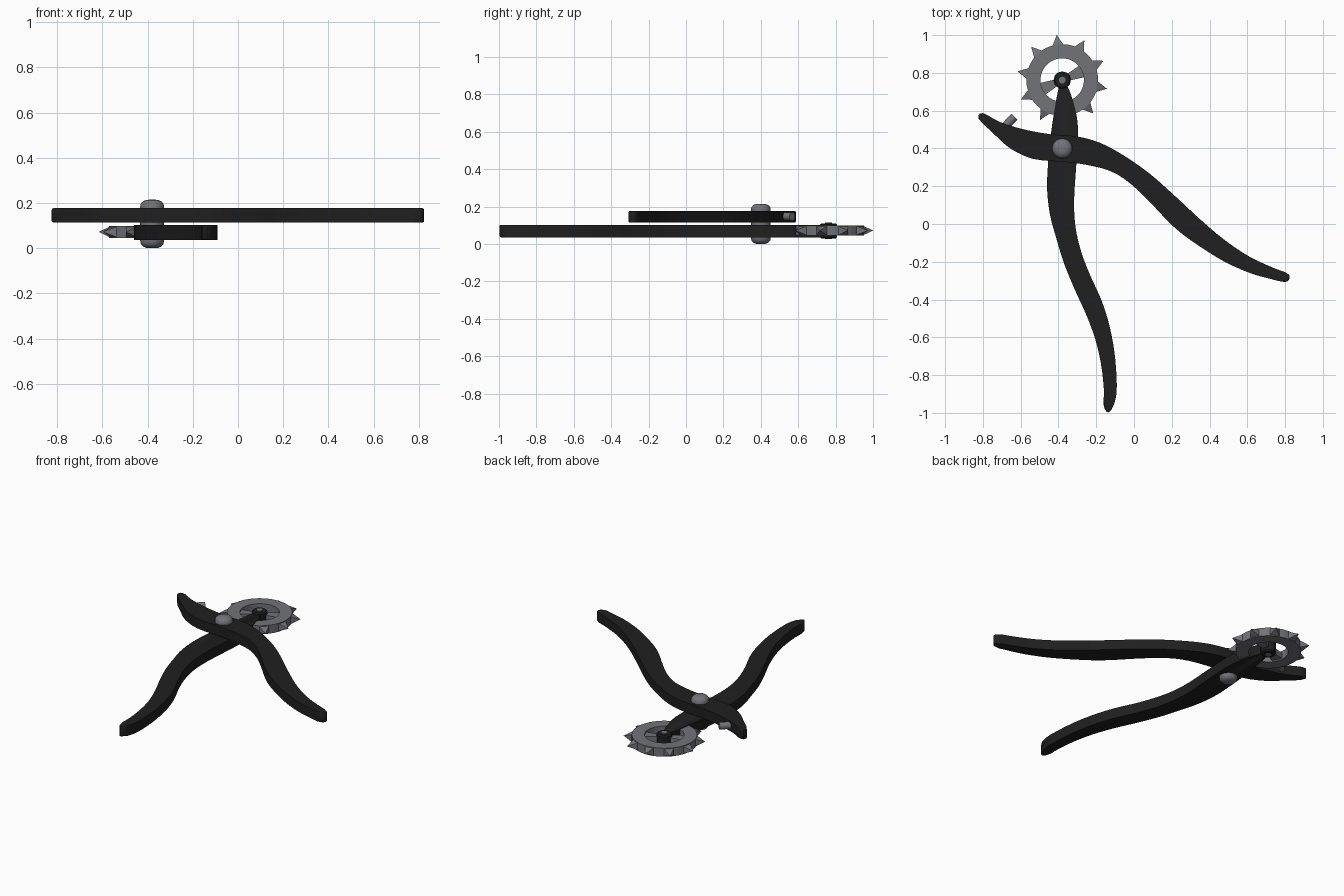
import bpy, bmesh, math
from mathutils import Vector, Matrix

if "Cube" in bpy.data.objects:
    bpy.data.objects.remove(bpy.data.objects["Cube"])


def material(name, rgb):
    m = bpy.data.materials.new(name)
    m.diffuse_color = (*rgb, 1)
    m.use_nodes = True
    m.node_tree.nodes["Principled BSDF"].inputs["Base Color"].default_value = m.diffuse_color
    return m


BLACK = material("black_grip", (0.014, 0.014, 0.014))
STEEL = material("grey_steel", (0.17, 0.173, 0.19))
WHEEL = Vector((-0.38, 0.762, 0))
PIVOT = Vector((-0.38, 0.40, 0))


def finish(name, bm, mat, angle=35):
    bmesh.ops.recalc_face_normals(bm, faces=bm.faces)
    me = bpy.data.meshes.new(name)
    bm.to_mesh(me)
    bm.free()
    ob = bpy.data.objects.new(name, me)
    bpy.context.collection.objects.link(ob)
    me.materials.append(mat)
    bpy.ops.object.select_all(action='DESELECT')
    ob.select_set(True)
    bpy.context.view_layer.objects.active = ob
    if angle:
        bpy.ops.object.shade_smooth_by_angle(angle=math.radians(angle))
    return ob


def smooth_loop(pts, n=3):
    """Closed Catmull-Rom loop through the points."""
    p = [Vector(q) for q in pts]
    out = []
    for i in range(len(p)):
        a, b, c, d = (p[(i + k) % len(p)] for k in (-1, 0, 1, 2))
        for s in range(n):
            t = s / n
            out.append(0.5 * (2 * b + (c - a) * t + (2 * a - 5 * b + 4 * c - d) * t * t
                              + (3 * b - a - 3 * c + d) * t ** 3))
    return out


def prism(bm, pts, z0, z1):
    lo = [bm.verts.new((x, y, z0)) for x, y in pts]
    hi = [bm.verts.new((x, y, z1)) for x, y in pts]
    bm.faces.new(lo[::-1])
    bm.faces.new(hi)
    for i in range(len(pts)):
        j = (i + 1) % len(pts)
        bm.faces.new((lo[i], lo[j], hi[j], hi[i]))
    return lo, hi


def lever(name, outline, z0, z1):
    bm = bmesh.new()
    lo, hi = prism(bm, smooth_loop(outline), z0, z1)
    rim = [e for e in bm.edges if abs(e.verts[0].co.z - e.verts[1].co.z) < 1e-5]
    bmesh.ops.bevel(bm, geom=rim, offset=0.007, segments=2, profile=0.5, affect='EDGES')
    return finish(name, bm, BLACK)


def lathe(bm, profile, centre, seg, closed=False):
    """Revolve (radius, z) points about a vertical axis."""
    vs = [bm.verts.new((r, 0, z)) for r, z in profile]
    es = [bm.edges.new((a, b)) for a, b in zip(vs, vs[1:])]
    if closed:
        es.append(bm.edges.new((vs[-1], vs[0])))
    bmesh.ops.spin(bm, geom=vs + es, cent=(0, 0, 0), axis=(0, 0, 1),
                   angle=2 * math.pi, steps=seg)
    bmesh.ops.remove_doubles(bm, verts=bm.verts, dist=1e-4)
    bmesh.ops.translate(bm, verts=bm.verts, vec=centre)


# Levers
lever("upper_lever", [
    (-.80, .587), (-.71, .54), (-.58, .50), (-.44, .475), (-.31, .465), (-.18, .43),
    (-.05, .36), (.085, .265), (.215, .15), (.35, .025), (.48, -.085), (.615, -.175),
    (.745, -.235), (.81, -.26), (.824, -.285), (.80, -.307), (.72, -.29), (.615, -.26),
    (.48, -.20), (.35, -.12), (.245, -.045), (.165, .03), (.085, .115), (-.02, .215),
    (-.125, .28), (-.26, .315), (-.39, .33), (-.535, .345), (-.655, .40), (-.745, .48),
    (-.822, .557)], 0.114, 0.177)
lever("lower_lever", [
    (-.38, .77), (-.40, .715), (-.42, .61), (-.44, .475), (-.455, .32), (-.46, .185),
    (-.445, .05), (-.41, -.08), (-.37, -.21), (-.31, -.355), (-.255, -.475),
    (-.205, -.61), (-.175, -.74), (-.16, -.87), (-.16, -.965), (-.137, -.997),
    (-.11, -.965), (-.092, -.89), (-.095, -.765), (-.11, -.635), (-.14, -.50),
    (-.18, -.385), (-.235, -.265), (-.28, -.145), (-.31, -.015), (-.317, .13),
    (-.305, .32), (-.297, .465), (-.302, .565), (-.33, .675), (-.36, .745)], 0.036, 0.102)

# Pivot rivet with domed heads
bm = bmesh.new()
lathe(bm, [(0, 0), (.025, .001), (.04, .007), (.05, .018), (.053, .032),
           (.053, .183), (.05, .197), (.04, .208), (.025, .214), (0, .215)], PIVOT, 32)
finish("pivot_rivet", bm, STEEL)

# Punch wheel: ring
bm = bmesh.new()
lathe(bm, [(.115, .045), (.19, .045), (.19, .099), (.115, .099)], WHEEL, 40, True)
finish("wheel_ring", bm, STEEL)

# Punch teeth: four-sided spikes
bm = bmesh.new()
for k in range(10):
    a = math.radians(97 + 36 * k)
    rot = Matrix.Translation(WHEEL) @ Matrix.Rotation(a, 4, 'Z')
    base = [bm.verts.new(rot @ Vector((.18, y, z)))
            for y, z in ((-.032, .046), (.032, .046), (.032, .098), (-.032, .098))]
    tip = bm.verts.new(rot @ Vector((.241, 0, .072)))
    bm.faces.new(base)
    for i in range(4):
        bm.faces.new((base[i], base[(i + 1) % 4], tip))
finish("wheel_teeth", bm, STEEL, 0)

# Two flared spokes
bm = bmesh.new()
for a in (24, 204):
    rot = Matrix.Rotation(math.radians(a), 3, 'Z')
    pts = [(WHEEL + rot @ Vector(p)).xy for p in
           ((.02, -.015, 0), (.125, -.036, 0), (.125, .036, 0), (.02, .015, 0))]
    prism(bm, pts, .053, .09)
finish("wheel_spokes", bm, STEEL, 0)

# Hub and axle pin
bm = bmesh.new()
lathe(bm, [(0, .029), (.038, .029), (.046, .037), (.046, .103), (.038, .111), (0, .111)],
      WHEEL, 12)
finish("wheel_hub", bm, BLACK, 0)
bm = bmesh.new()
lathe(bm, [(0, .026), (.018, .026), (.018, .114), (0, .114)], WHEEL, 16)
finish("axle_pin", bm, STEEL)

# Anvil peg on the jaw
bm = bmesh.new()
bmesh.ops.create_cone(bm, cap_ends=True, segments=20, radius1=.022, radius2=.022, depth=.12)
d = Vector((math.cos(math.radians(46)), math.sin(math.radians(46)), 0))
bmesh.ops.transform(bm, verts=bm.verts, matrix=Matrix.Translation(
    Vector((-.633, .568, .147)) - d * .06) @ d.to_track_quat('Z', 'Y').to_matrix().to_4x4())
finish("anvil_peg", bm, STEEL)
